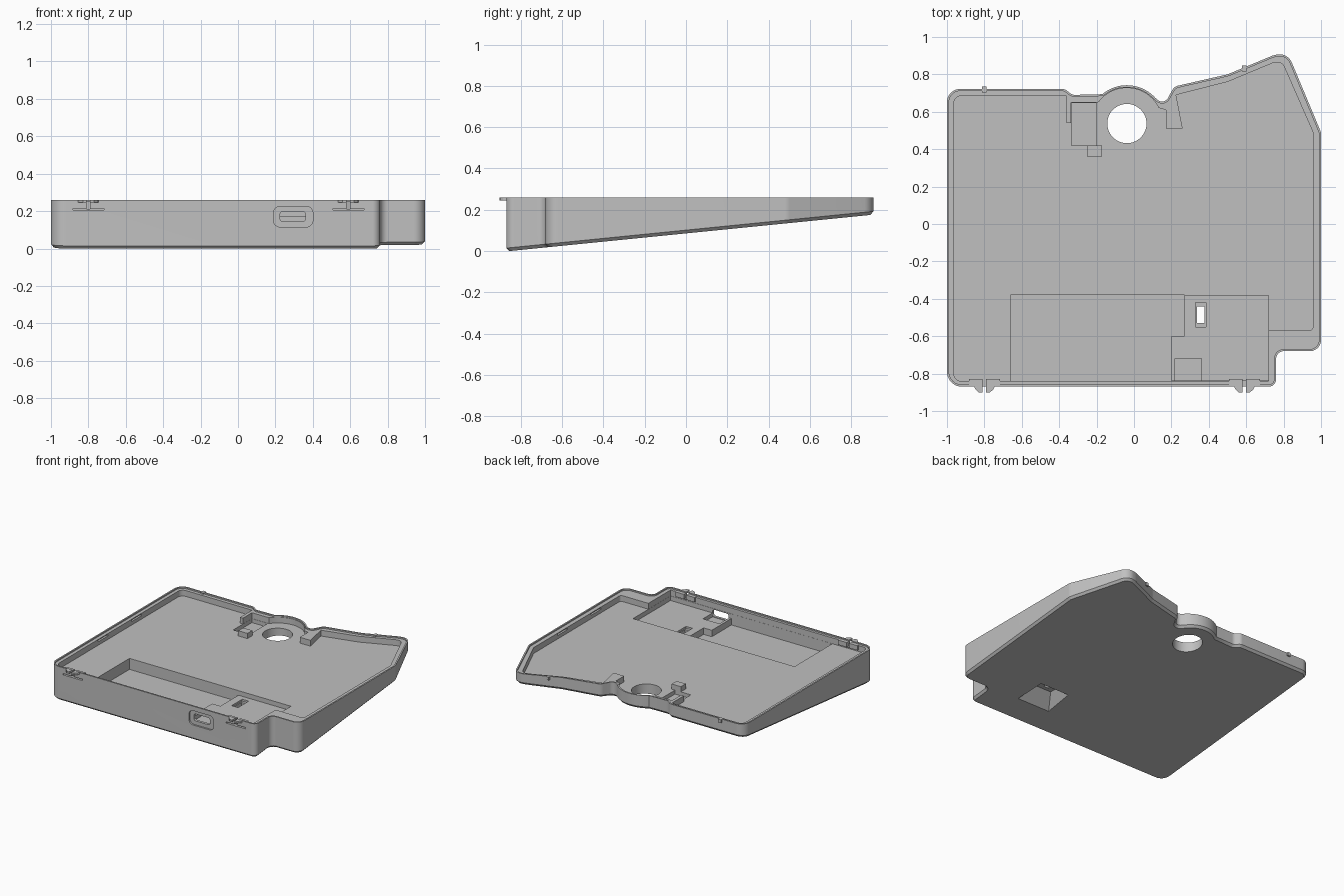
import bpy, bmesh
from math import cos, sin, radians
from mathutils import Vector

old = bpy.data.objects.get("Cube")
if old:
    bpy.data.objects.remove(old, do_unlink=True)

grey = bpy.data.materials.new("matte grey")
grey.use_nodes = True
grey.diffuse_color = (0.53, 0.53, 0.53, 1)
grey.node_tree.nodes["Principled BSDF"].inputs["Base Color"].default_value = (0.53, 0.53, 0.53, 1)

TOP, FLOOR = 0.26, 0.205
HOLE = Vector((-0.038, 0.537))


def underside(y):
    return 0.1 * (y + 0.855)


def arc(c, r, a0, a1, n):
    return [Vector((c[0] + r * cos(radians(a0 + (a1 - a0) * i / n)),
                    c[1] + r * sin(radians(a0 + (a1 - a0) * i / n)))) for i in range(n + 1)]


def rounded(corners, n=8):
    """Round each (x, y, radius) corner of a closed outline."""
    out = []
    for i, c in enumerate(corners):
        p = Vector(c[:2])
        r = c[2] if len(c) > 2 else 0
        if not r:
            out.append(p)
            continue
        a = (Vector(corners[i - 1][:2]) - p).normalized()
        b = (Vector(corners[(i + 1) % len(corners)][:2]) - p).normalized()
        half = a.angle(b) / 2
        d = r * cos(half) / sin(half)
        centre = p + (a + b).normalized() * (r / sin(half))
        s, e = p + a * d - centre, p + b * d - centre
        for k in range(n + 1):
            out.append(centre + s.lerp(e, k / n).normalized() * r)
    return out


def inset(pts, d):
    """Move a counter-clockwise outline inwards."""
    res = []
    for i, p in enumerate(pts):
        a = (p - pts[i - 1]).normalized()
        b = (pts[(i + 1) % len(pts)] - p).normalized()
        n = Vector((-a.y - b.y, a.x + b.x)).normalized()
        res.append(p + n * d)
    return res


def rect(x0, x1, y0, y1):
    return [Vector(p) for p in ((x0, y0), (x1, y0), (x1, y1), (x0, y1))]


def loft(name, rings):
    """Closed solid through rings of 3D points."""
    bm = bmesh.new()
    rows = [[bm.verts.new(p) for p in ring] for ring in rings]
    for lo, hi in zip(rows, rows[1:]):
        for i in range(len(lo)):
            j = (i + 1) % len(lo)
            bm.faces.new((lo[i], lo[j], hi[j], hi[i]))
    bm.faces.new(rows[0][::-1])
    bm.faces.new(rows[-1])
    bmesh.ops.recalc_face_normals(bm, faces=bm.faces)
    me = bpy.data.meshes.new(name)
    bm.to_mesh(me)
    bm.free()
    me.materials.append(grey)
    ob = bpy.data.objects.new(name, me)
    bpy.context.collection.objects.link(ob)
    return ob


def prism(name, pts, z0, z1):
    return loft(name, [[(p[0], p[1], z) for p in pts] for z in (z0, z1)])


def front_prism(name, pts, y0, y1):
    return loft(name, [[(p[0], y, p[1]) for p in pts] for y in (y0, y1)])


def cut(body, cutter):
    cutter.hide_render = True
    m = body.modifiers.new("cut", "BOOLEAN")
    m.operation, m.solver, m.object = "DIFFERENCE", "EXACT", cutter
    bpy.context.view_layer.update()
    dg = bpy.context.evaluated_depsgraph_get()
    me = bpy.data.meshes.new_from_object(body.evaluated_get(dg))
    body.modifiers.clear()
    body.data = me
    bpy.data.objects.remove(cutter, do_unlink=True)


# Tray body: wedge with a chamfered lower edge
outline = rounded([(-1, -0.87, 0.08), (0.76, -0.87, 0.04), (0.76, -0.68, 0.04), (1, -0.68, 0.06),
                   (1, 0.49, 0.06), (0.82, 0.92, 0.07), (0.74, 0.9, 0.05), (0.5, 0.8, 0.1),
                   (0.215, 0.735, 0.05), (0.16, 0.635, 0.035)]
                  + arc(HOLE, 0.205, 42, 130, 20)
                  + [(-0.33, 0.69, 0.04), (-0.37, 0.722, 0.04), (-1, 0.722, 0.07)])
lower = inset(outline, 0.015)
body = loft("tray_body", [
    [(p.x, p.y, underside(p.y)) for p in lower],
    [(p.x, p.y, underside(p.y) + 0.016) for p in outline],
    [(p.x, p.y, TOP) for p in outline]])

# Main cavity and the stepped lip
cavity = rounded([(-0.963, -0.84, 0.04), (0.72, -0.84), (0.72, -0.57), (0.957, -0.57, 0.02),
                  (0.957, 0.49), (0.79, 0.87, 0.04), (0.74, 0.86), (0.5, 0.76), (0.225, 0.69),
                  (0.26, 0.51), (0.17, 0.51), (0.17, 0.61)]
                 + arc(HOLE, 0.19, 26, 143, 24)
                 + [(-0.2, 0.65), (-0.36, 0.65), (-0.36, 0.685), (-0.963, 0.685, 0.04)])
cut(body, prism("cavity_cutter", cavity, FLOOR, 0.4))
cut(body, prism("lip_cutter", inset(outline, 0.011), 0.25, 0.4))

# Battery pocket, board shelf, connector well, switch slot
pocket = [(-0.66, -0.839), (0.2, -0.839), (0.2, -0.6), (0.27, -0.6), (0.27, -0.38), (-0.66, -0.38)]
cut(body, prism("pocket_cutter", pocket, 0.12, 0.24))
for x0, x1, y0, y1, z in ((0.19, 0.719, -0.838, -0.381, 0.17), (0.22, 0.36, -0.837, -0.72, 0.14),
                          (0.33, 0.385, -0.55, -0.42, 0.155), (0.337, 0.378, -0.53, -0.44, -0.1),
                          (-0.335, -0.2, 0.42, 0.648, 0.175)):
    cut(body, prism("recess_cutter", rect(x0, x1, y0, y1), z, 0.239))

# Sloped finger recess underneath
cut(body, loft("finger_cutter", [
    [(p.x, p.y, -0.02) for p in rect(0.2, 0.53, -0.7, -0.42)],
    [(p.x, p.y, 0.11) for p in rect(0.29, 0.45, -0.56, -0.43)]]))

# Round opening at the back
cut(body, prism("hole_cutter", arc(HOLE, 0.105, 0, 351, 39), -0.1, 0.4))

# Cable port in the front wall
port = rounded([(0.19, 0.115, 0.035), (0.4, 0.115, 0.035), (0.4, 0.225, 0.035), (0.19, 0.225, 0.035)])
plug = rounded([(0.225, 0.145, 0.015), (0.36, 0.145, 0.015), (0.36, 0.198, 0.015), (0.225, 0.198, 0.015)])
cut(body, front_prism("port_cutter", port, -0.95, -0.857))
cut(body, front_prism("plug_cutter", plug, -0.95, -0.8))

# Front clips: T-shaped slits, split catch tabs and inner backing
for n, x in enumerate((-0.8, 0.59)):
    side = ("right", "left")[n]
    cut(body, prism("slit_cutter", rect(x - 0.083, x + 0.083, -0.95, -0.845), 0.205, 0.215))
    cut(body, prism("split_cutter", rect(x - 0.01, x + 0.01, -0.95, -0.835), 0.21, 0.3))
    for s in (-1, 1):
        tab = [(x + s * 0.01, -0.86), (x + s * 0.01, -0.902), (x + s * 0.03, -0.9),
               (x + s * 0.047, -0.885), (x + s * 0.056, -0.868)]
        prism(f"{side}_catch_tab", tab, 0.245, TOP)
        a, b = sorted((x + s * 0.01, x + s * 0.0825))
        prism(f"{side}_catch_backing", rect(a, b, -0.858, -0.83), 0.216, 0.252)

# Back alignment pins
for x, y in ((-0.8, 0.722), (0.59, 0.835)):
    prism("back_pin", rect(x - 0.012, x + 0.012, y - 0.02, y + 0.013), 0.235, TOP)

# Side wall notches for the matching cover
for y0, y1 in ((0.08, 0.2), (-0.33, -0.21)):
    for x in (0.965, -0.969):
        cut(body, prism("notch_cutter", rect(x - 0.022, x + 0.022, y0, y1), 0.232, 0.244))

# Small posts beside the round opening
prism("guide_post", rect(-0.25, -0.172, 0.36, 0.42), FLOOR - 0.005, 0.245)
prism("guide_wall", rect(-0.36, -0.336, 0.54, 0.66), FLOOR - 0.005, 0.25)

# Smooth curved walls, keep edges crisp
bpy.ops.object.select_all(action="DESELECT")
body.select_set(True)
bpy.context.view_layer.objects.active = body
bpy.ops.object.shade_smooth_by_angle(angle=radians(25))
